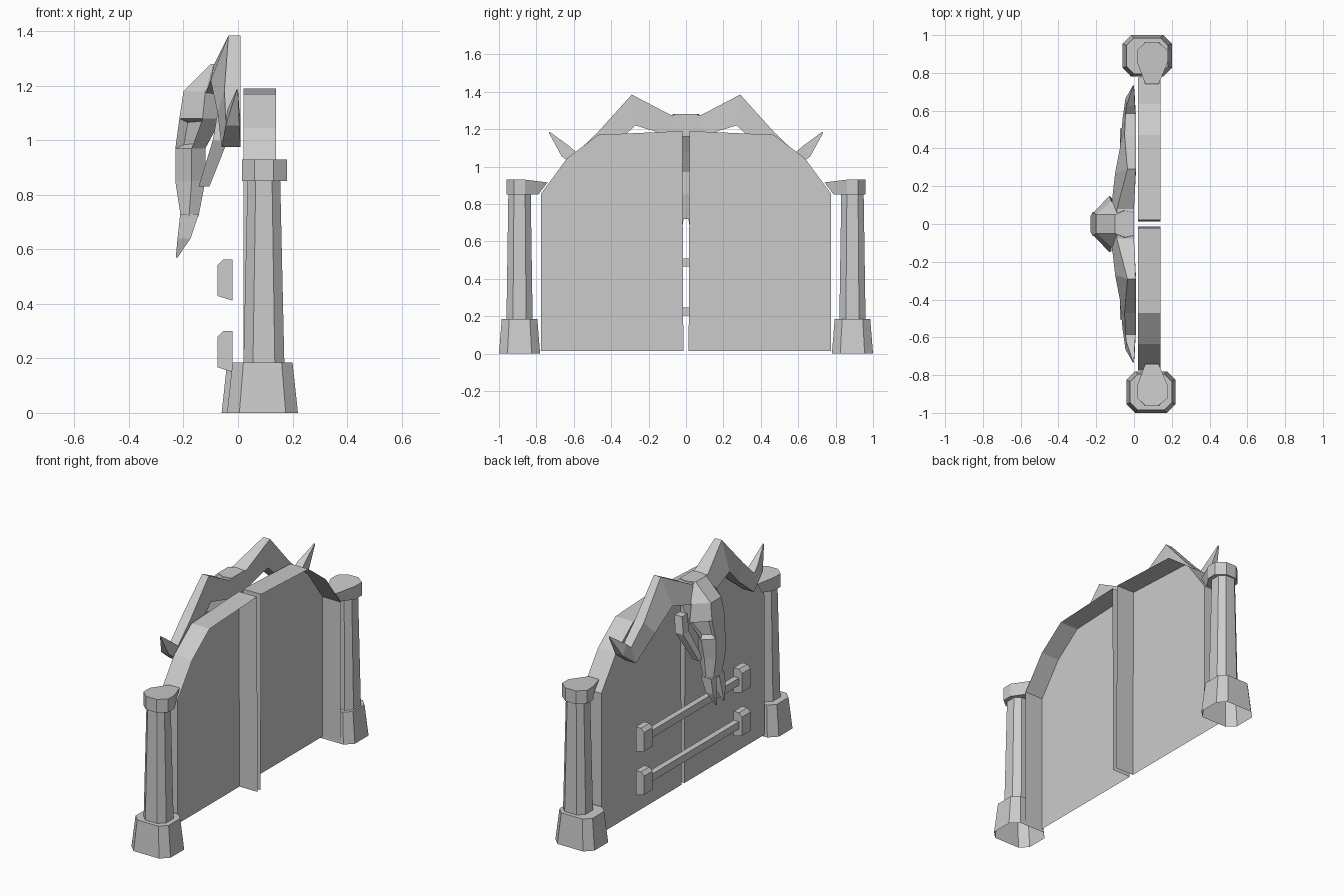
import bpy
import bmesh
from mathutils import Vector

cube = bpy.data.objects.get("Cube")
if cube:
    bpy.data.objects.remove(cube, do_unlink=True)

# One plain colour for everything
stone = bpy.data.materials.new("pale_grey")
stone.use_nodes = True
GREY = (0.6, 0.6, 0.6, 1)
stone.diffuse_color = GREY
stone.node_tree.nodes["Principled BSDF"].inputs["Base Color"].default_value = GREY
SIDES = (("left", 1), ("right", -1))


def finish(name, bm):
    bmesh.ops.recalc_face_normals(bm, faces=bm.faces)
    mesh = bpy.data.meshes.new(name)
    bm.to_mesh(mesh)
    bm.free()
    mesh.materials.append(stone)
    obj = bpy.data.objects.new(name, mesh)
    bpy.context.collection.objects.link(obj)
    return obj


def skin(rings, start=True, end=True):
    """Join matching rings of points with quads and close the chosen ends."""
    bm = bmesh.new()
    loops = [[bm.verts.new(p) for p in ring] for ring in rings]
    count = len(loops[0])
    for a, b in zip(loops, loops[1:]):
        for i in range(count):
            j = (i + 1) % count
            bm.faces.new((a[i], a[j], b[j], b[i]))
    if start:
        bm.faces.new(loops[0])
    if end:
        bm.faces.new(loops[-1])
    return bm


def octagon(cx, cy, hx, hy, cut, z):
    """Rectangle with clipped corners."""
    a, b = hx - cut, hy - cut
    corners = ((hx, b), (a, hy), (-a, hy), (-hx, b), (-hx, -b), (-a, -hy), (a, -hy), (hx, -b))
    return [(cx + x, cy + y, z) for x, y in corners]


def beam(name, path, rx, ry):
    """Square strut that narrows along a path of (point, scale)."""
    rings = []
    for point, k in path:
        c = Vector(point)
        rings.append([c + Vector((sx * rx * k, sy * ry * k, 0))
                      for sx, sy in ((1, 1), (-1, 1), (-1, -1), (1, -1))])
    return finish(name, skin(rings))


def pillar(label, s):
    # Flared foot, open below, with a flat ledge
    cx, cy = 0.08 - 0.01 * s, 0.89 * s
    finish(label + "_pillar_base", skin(
        [octagon(cx, cy, 0.13, 0.11, 0.045, 0), octagon(cx, cy, 0.11, 0.095, 0.04, 0.185)], start=False))
    # Tapered shaft
    finish(label + "_pillar_shaft", skin(
        [octagon(0.095, cy, 0.075, 0.07, 0.035, 0.185),
         octagon(0.095, cy, 0.06, 0.06, 0.03, 0.85)], False, False))
    # Capital drawn out toward the gate
    outline = ((0.06, 0.96), (0.13, 0.96), (0.18, 0.92), (0.18, 0.86),
               (0.13, 0.74), (0.06, 0.74), (0.015, 0.86), (0.015, 0.92))
    low = [(x, s * max(y, 0.79), 0.85) for x, y in outline]
    high = [(x, s * y, 0.93 if y > 0.8 else 0.915) for x, y in outline]
    finish(label + "_pillar_cap", skin([low, high]))


def door(label, s):
    # Arched front panel with a rim, open behind and below
    inner = 0.014
    arch = [(inner, 0.015), (0.775, 0.015), (0.775, 0.855), (0.635, 1.045),
            (0.47, 1.17), (inner + 0.006, 1.19)]
    front, back = 0.02, 0.14
    bm = bmesh.new()
    near = [bm.verts.new((front, s * y, z)) for y, z in arch]
    far = [bm.verts.new((back, s * y, z)) for y, z in arch]
    bm.faces.new(near)
    for i in range(1, len(arch)):
        j = (i + 1) % len(arch)
        bm.faces.new((near[i], near[j], far[j], far[i]))
    finish(label + "_door", bm)


def handle(label, level, s):
    # Clasp with bevelled front edges
    profile = ((-0.02, 0.075), (-0.055, 0.075), (-0.075, 0.055),
               (-0.075, -0.058), (-0.02, -0.075))
    finish(label + "_clasp", skin(
        [[(x, s * y, level + z) for x, z in profile] for y in (0.425, 0.505)]))
    # Half of the cross bar
    finish(label + "_bar", skin(
        [[(x, s * y, level + z) for x, z in
          ((-0.055, -0.022), (-0.02, -0.022), (-0.02, 0.022), (-0.055, 0.022))]
         for y in (0, 0.43)]))


def horn(label, s):
    # Each section: top (y, z), bottom (y, z), front x at top and bottom, back x
    sections = (
        ((0, 1.28), (0, 1.16), -0.09, -0.12, 0),
        ((0.08, 1.275), (0.09, 1.165), -0.09, -0.12, 0),
        ((0.29, 1.385), (0.27, 1.22), -0.035, -0.1, 0.01),
        ((0.47, 1.185), (0.4, 1.1), -0.05, -0.075, 0.01),
        ((0.585, 1.075), (0.56, 0.975), -0.045, -0.06, 0.01),
        ((0.625, 1.11), (0.665, 1.055), -0.04, -0.045, 0.005),
        ((0.73, 1.187), (0.734, 1.182), -0.005, -0.005, 0))
    rings = []
    for (ty, tz), (by, bz), ft, fb, back in sections:
        rings.append([(ft, s * ty, tz), (fb, s * by, bz), (back, s * by, bz), (back, s * ty, tz)])
    finish(label + "_horn", skin(rings))


def skull():
    # Height, front/middle/back x, front/middle/back half width
    levels = (
        (1.28, -0.1, -0.05, 0, 0.05, 0.07, 0.06),
        (1.18, -0.2, -0.12, 0, 0.05, 0.12, 0.08),
        (1.08, -0.215, -0.13, -0.06, 0.06, 0.15, 0.08),
        (0.97, -0.23, -0.17, -0.12, 0.045, 0.1, 0.06),
        (0.85, -0.23, -0.17, -0.12, 0.045, 0.07, 0.05),
        (0.72, -0.21, -0.18, -0.145, 0.04, 0.065, 0.045))
    rings = []
    for z, xf, xm, xb, f, m, b in levels:
        rings.append([(xf, f, z), (xm, m, z), (xb, b, z), (xb, -b, z), (xm, -m, z), (xf, -f, z)])
    bm = skin(rings)
    # Sunken eye sockets
    bm.normal_update()
    bmesh.ops.recalc_face_normals(bm, faces=bm.faces)
    eyes = [f for f in bm.faces
            if 1 < f.calc_center_median().z < 1.06
            and abs(f.calc_center_median().y) > 0.03 and f.calc_center_median().x < -0.15]
    bmesh.ops.inset_individual(bm, faces=eyes, thickness=0.02, depth=-0.03)
    finish("skull", bm)


for label, s in SIDES:
    pillar(label, s)
    door(label, s)
    horn(label, s)
    for row, level in (("upper", 0.487), ("lower", 0.225)):
        handle(row + "_" + label, level, s)
    # Cheek bone and split muzzle prong
    beam(label + "_cheek_bone", [((-0.05, 0.12 * s, 1.1), 1), ((-0.065, 0.13 * s, 1), 1.1),
                                 ((-0.125, 0.065 * s, 0.83), 0.8)], 0.025, 0.025)
    beam(label + "_muzzle_prong", [((-0.178, 0.038 * s, 0.73), 1), ((-0.198, 0.042 * s, 0.64), 0.7),
                                   ((-0.225, 0.035 * s, 0.57), 0.1)], 0.034, 0.026)
skull()
